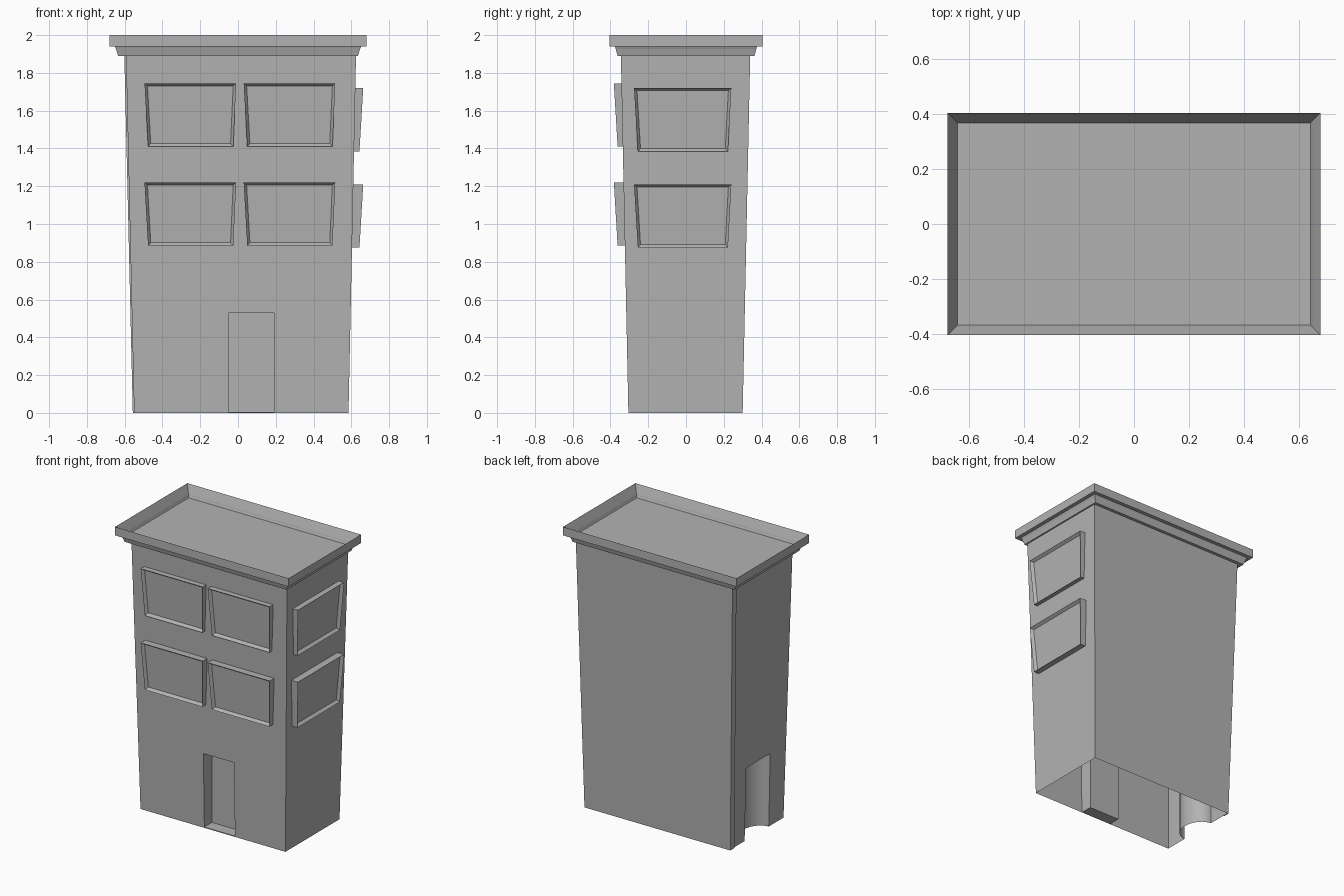
import bpy, bmesh, math
from mathutils import Vector

cube = bpy.data.objects.get("Cube")
if cube:
    bpy.data.objects.remove(cube, do_unlink=True)

stone = bpy.data.materials.new("grey_stone")
stone.use_nodes = True
GREY = (0.45, 0.45, 0.45, 1.0)
stone.diffuse_color = GREY
stone.node_tree.nodes["Principled BSDF"].inputs["Base Color"].default_value = GREY


def frustum(z0, low, z1, high):
    """Closed block between two (x0, x1, y0, y1) rectangles."""
    bm = bmesh.new()
    rings = []
    for z, (x0, x1, y0, y1) in ((z0, low), (z1, high)):
        rings.append([bm.verts.new((x, y, z))
                      for x, y in ((x0, y0), (x1, y0), (x1, y1), (x0, y1))])
    for ring in rings:
        bm.faces.new(ring)
    for i in range(4):
        j = (i + 1) % 4
        bm.faces.new((rings[0][i], rings[0][j], rings[1][j], rings[1][i]))
    bmesh.ops.recalc_face_normals(bm, faces=bm.faces)
    return bm


def facing(bm, direction):
    """The face turned most towards a direction."""
    bm.normal_update()
    return max(bm.faces, key=lambda f: f.normal.dot(Vector(direction)))


def sink(bm, face, border, depth):
    """Inset a face and push it inwards."""
    bmesh.ops.inset_region(bm, faces=[face], thickness=border, use_even_offset=True)
    face.normal_update()
    bmesh.ops.translate(bm, verts=face.verts, vec=-face.normal * depth)


def drop(bm, face):
    bmesh.ops.delete(bm, geom=[face], context='FACES')


def finish(name, bm):
    mesh = bpy.data.meshes.new(name)
    bm.to_mesh(mesh)
    bm.free()
    mesh.materials.append(stone)
    obj = bpy.data.objects.new(name, mesh)
    bpy.context.collection.objects.link(obj)
    return obj


def activate(obj):
    bpy.ops.object.select_all(action='DESELECT')
    obj.select_set(True)
    bpy.context.view_layer.objects.active = obj


# Tapered walls
body = finish("body", frustum(0, (-0.55, 0.585, -0.305, 0.30),
                              1.9, (-0.593, 0.625, -0.345, 0.34)))

# Door recesses: a square one in front, a rounded one in the end wall
door = (-0.05, 0.19, -0.5, -0.22)
front_cut = finish("front_door_cutter", frustum(-0.1, door, 0.53, door))
bm = bmesh.new()
bmesh.ops.create_cone(bm, cap_ends=True, segments=32, radius1=1, radius2=1, depth=1)
bmesh.ops.scale(bm, verts=bm.verts, vec=(0.11, 0.135, 0.62))
bmesh.ops.translate(bm, verts=bm.verts, vec=(-0.553, -0.005, 0.21))
side_cut = finish("side_door_cutter", bm)

activate(body)
for cutter in (front_cut, side_cut):
    cutter.hide_render = True
    mod = body.modifiers.new("door", 'BOOLEAN')
    mod.operation = 'DIFFERENCE'
    mod.solver = 'EXACT'
    mod.object = cutter
    bpy.ops.object.modifier_apply(modifier=mod.name)
    bpy.data.objects.remove(cutter, do_unlink=True)

# Open underside
bm = bmesh.new()
bm.from_mesh(body.data)
under = [f for f in bm.faces if f.calc_center_median().z < 0.001]
bmesh.ops.delete(bm, geom=under, context='FACES')
bm.to_mesh(body.data)
bm.free()
activate(body)
bpy.ops.object.shade_smooth_by_angle(angle=math.radians(30))

# Door threshold
sill = (-0.05, 0.19, -0.305, -0.22)
finish("front_threshold", frustum(0, sill, 0.006, sill))

# Narrow strip on the rear corner
finish("corner_strip", frustum(0, (-0.557, -0.55, 0.255, 0.30),
                               1.9, (-0.602, -0.593, 0.295, 0.34)))

# Moulding under the roof edge
bm = frustum(1.89, (-0.635, 0.635, -0.362, 0.362), 1.94, (-0.65, 0.65, -0.376, 0.376))
drop(bm, facing(bm, (0, 0, 1)))
finish("cornice_moulding", bm)

# Roof slab with sunken floor and parapet
rim = (-0.68, 0.68, -0.405, 0.405)
bm = frustum(1.94, rim, 2.0, rim)
sink(bm, facing(bm, (0, 0, 1)), 0.037, 0.08)
base = min(bm.faces, key=lambda f: f.calc_center_median().z if len(f.verts) == 4
           and f.normal.z < -0.9 else 9)
bmesh.ops.inset_region(bm, faces=[base], thickness=0.037)
drop(bm, base)
finish("roof_parapet", bm)

# Leaning window frames with sunken panes, two storeys
for floor, lift in (("lower", 0), ("upper", 0.525)):
    for side, shift in (("right", 0), ("left", 0.525)):
        bm = frustum(0.885 + lift, (-0.476 + shift, -0.025 + shift, -0.362, -0.31),
                     1.22 + lift, (-0.495 + shift, -0.01 + shift, -0.382, -0.32))
        sink(bm, facing(bm, (0, -1, 0)), 0.015, 0.02)
        finish(f"front_window_{floor}_{side}", bm)
    lift *= 0.97
    bm = frustum(0.875 + lift, (0.59, 0.643, -0.255, 0.222),
                 1.21 + lift, (0.59, 0.663, -0.275, 0.24))
    sink(bm, facing(bm, (1, 0, 0)), 0.015, 0.02)
    finish(f"side_window_{floor}", bm)
